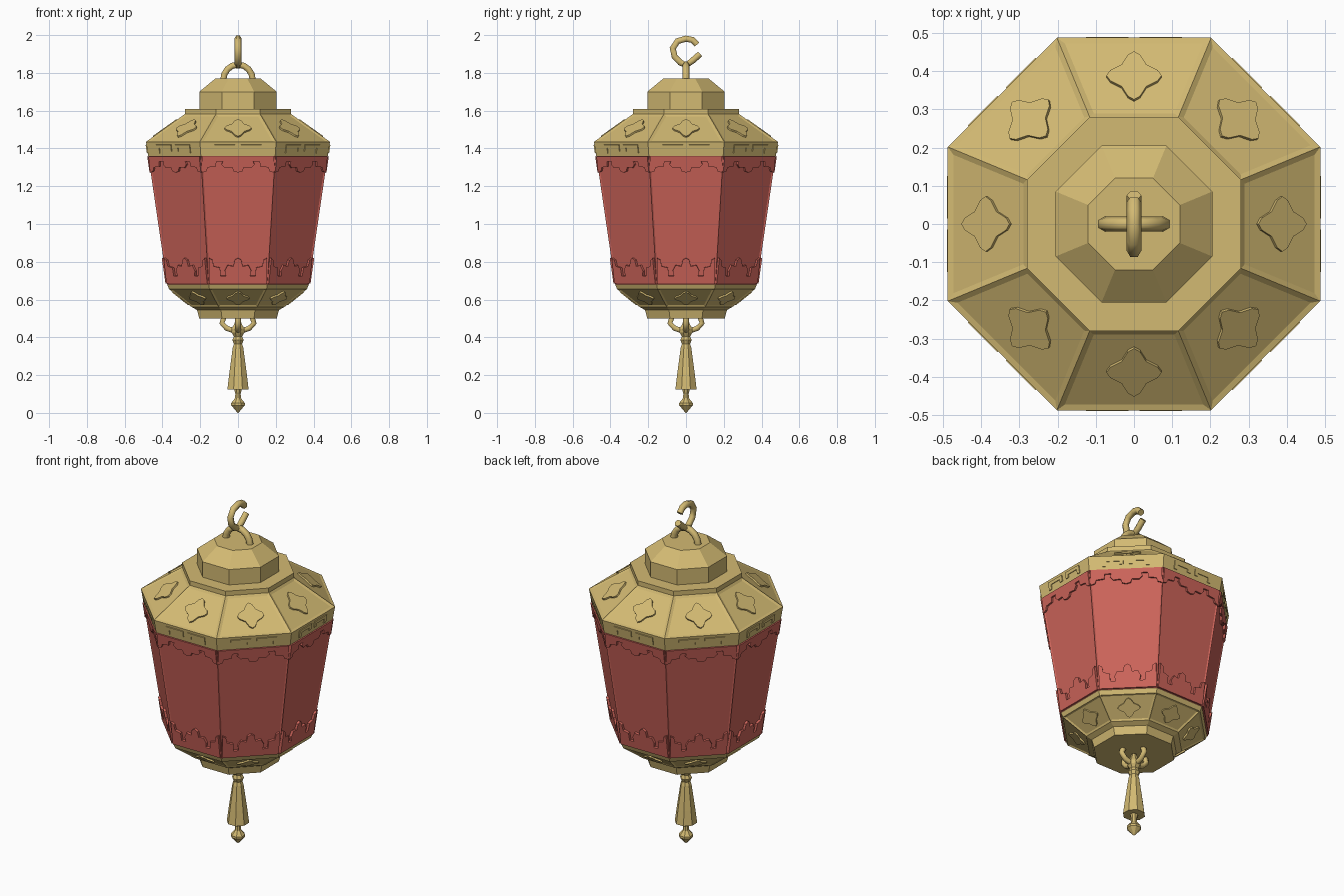
import bpy, bmesh, math
from mathutils import Vector

if "Cube" in bpy.data.objects:
    bpy.data.objects.remove(bpy.data.objects["Cube"])


def material(name, rgb):
    m = bpy.data.materials.new(name)
    m.use_nodes = True
    m.diffuse_color = (*rgb, 1)
    m.node_tree.nodes["Principled BSDF"].inputs["Base Color"].default_value = (*rgb, 1)
    return m


GOLD = material("antique gold", (0.65, 0.49, 0.17))
RED = material("lantern red", (0.60, 0.125, 0.10))
STEP = math.pi / 4
RED_LOW, RED_HIGH = 0.68, 1.36


def finish(bm, name, *mats):
    mesh = bpy.data.meshes.new(name)
    bmesh.ops.recalc_face_normals(bm, faces=bm.faces[:])
    bm.to_mesh(mesh)
    bm.free()
    obj = bpy.data.objects.new(name, mesh)
    for m in mats:
        mesh.materials.append(m)
    bpy.context.collection.objects.link(obj)
    return obj


def octagon_stack(profile):
    """Eight-sided solid from (apothem, height) pairs, bottom to top."""
    bm = bmesh.new()
    rings = []
    for r, z in profile:
        c = r / math.cos(STEP / 2)
        rings.append([bm.verts.new((c * math.cos((k + .5) * STEP),
                                    c * math.sin((k + .5) * STEP), z)) for k in range(8)])
    for a, b in zip(rings, rings[1:]):
        for k in range(8):
            j = (k + 1) % 8
            bm.faces.new((a[k], a[j], b[j], b[k]))
    bm.faces.new(rings[0][::-1])
    bm.faces.new(rings[-1])
    bmesh.ops.recalc_face_normals(bm, faces=bm.faces[:])
    return bm


def plates(name, outlines, slope, mat, lift=0.008, sink=0.012):
    """Raised (across, height) outlines repeated on all eight sloped sides."""
    (r0, z0), (r1, z1) = slope
    n = Vector((z1 - z0, r0 - r1)).normalized()
    bm = bmesh.new()
    for k in range(8):
        ca, sa = math.cos(k * STEP), math.sin(k * STEP)
        for outline in outlines:
            loops = []
            for off in (-sink, lift):
                loop = []
                for u, z in outline:
                    r = r0 + (r1 - r0) * (z - z0) / (z1 - z0) + n.x * off
                    loop.append(bm.verts.new((r * ca - u * sa, r * sa + u * ca, z + n.y * off)))
                loops.append(loop)
            low, high = loops
            bm.faces.new(high)
            bm.faces.new(low[::-1])
            for i in range(len(low)):
                j = (i + 1) % len(low)
                bm.faces.new((low[i], low[j], high[j], high[i]))
    return finish(bm, name, mat)


def star(half_width, half_height, z):
    pts = []
    for q in range(4):
        c, s = round(math.cos(q * math.pi / 2)), round(math.sin(q * math.pi / 2))
        for x, y in ((.86, -.22), (1, 0), (.86, .22), (.45, .45)):
            pts.append(((x * c - y * s) * half_width, z + (x * s + y * c) * half_height))
    return pts


def lace(base, reach, half):
    """Scalloped trim: a pointed bloom in the middle and half a bloom at each corner."""
    side = [(0, 1), (.12, .92), (.16, .68), (.36, .72), (.46, .5), (.42, .3),
            (.6, .3), (.62, .62), (.84, .68), (.88, .92), (1, 1)]
    pts = [(u * half, base + h * reach) for u, h in side]
    pts += [(half, base), (-half, base)]
    return pts + [(-u, z) for u, z in pts[10:0:-1]]


def tube(name, paths, radius):
    cu = bpy.data.curves.new(name, 'CURVE')
    cu.dimensions = '3D'
    cu.bevel_depth, cu.bevel_resolution, cu.use_fill_caps = radius, 1, True
    for path in paths:
        sp = cu.splines.new('POLY')
        sp.points.add(len(path) - 1)
        for p, co in zip(sp.points, path):
            p.co = (*co, 1)
    cu.materials.append(GOLD)
    obj = bpy.data.objects.new(name, cu)
    bpy.context.collection.objects.link(obj)
    return obj


# Lantern body: base, panels, roof and cap
LOWER = ((.245, .56), (.365, .655))
WALL = ((.375, RED_LOW), (.475, RED_HIGH))
BAND = (WALL[1], (.487, 1.435))
ROOF = (BAND[1], (.28, 1.583))
bm = octagon_stack([(.205, .5), (.217, .545), *LOWER, *WALL, *ROOF, (.28, 1.61),
                    (.205, 1.61), (.205, 1.70), (.12, 1.77)])


def sides(low, high):
    return [f for f in bm.faces if low < f.calc_center_median().z < high
            and abs(f.normal.z) < .95]


for f in sides(RED_LOW, RED_HIGH):
    f.material_index = 1
for low, high, width in ((RED_LOW, RED_HIGH, .008), (ROOF[0][1], ROOF[1][1], .015),
                         (LOWER[0][1], LOWER[1][1], .01)):
    bmesh.ops.inset_individual(bm, faces=sides(low, high), thickness=width, depth=-.005,
                               use_even_offset=True)
finish(bm, "lantern_body", GOLD, RED)

# Raised ornaments on every side
plates("roof_stars", [star(.072, .045, 1.507)], ROOF, GOLD, .004)
plates("base_stars", [star(.06, .034, .607)], LOWER, GOLD, .004)
plates("lower_lace", [lace(RED_LOW + .005, .135, .153)], WALL, RED)
plates("upper_lace", [lace(RED_HIGH - .002, -.085, .19)], WALL, RED, .006)
bracket = [(.015, 1.42), (.125, 1.42), (.125, 1.375), (.105, 1.375),
           (.105, 1.402), (.035, 1.402), (.035, 1.385), (.015, 1.385)]
plates("band_brackets", [bracket, [(-u, z) for u, z in bracket]], BAND, GOLD, .005)

# Hanging loop and open hook
arch = [(.078 * math.cos(i * math.pi / 8), 0, 1.762 + .082 * math.sin(i * math.pi / 8))
        for i in range(9)]
tube("top_loop", [arch], .019)
hook = [(.058, 1.95), (.035, 1.974), (0, 1.981), (-.045, 1.968), (-.07, 1.93),
        (-.06, 1.885), (-.03, 1.855), (0, 1.84), (.035, 1.865), (.075, 1.9)]
tube("top_hook", [[(0, y, z) for y, z in hook]], .019)

# Four arms carrying the tassel
arm = [(.075, .505), (.085, .475), (.06, .448), (.03, .438), (0, .43)]
arms = []
for k in range(4):
    c, s = math.cos(k * math.pi / 2), math.sin(k * math.pi / 2)
    arms.append([(r * c, r * s, z) for r, z in arm])
tube("tassel_arms", arms, .016)

# Tassel with knot, flared skirt and bottom bead
finish(octagon_stack([(.002, 0), (.036, .04), (.036, .052), (.016, .078), (.014, .1),
                      (.02, .125), (.056, .125), (.046, .21), (.028, .345), (.022, .365),
                      (.03, .385), (.022, .405), (.034, .425), (.034, .445), (.02, .47),
                      (.012, .495)]), "tassel", GOLD)
